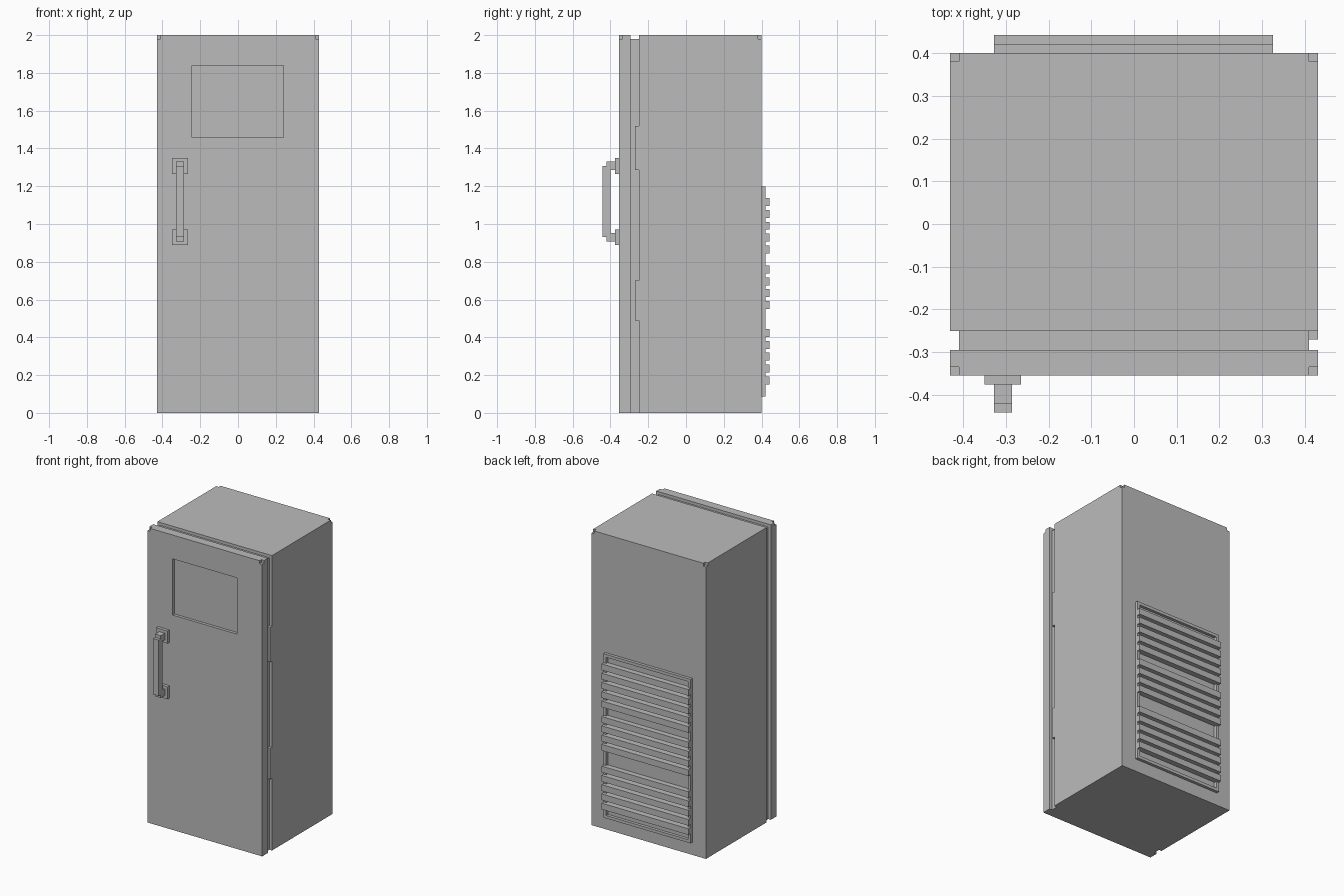
import bpy

cube = bpy.data.objects.get("Cube")
if cube:
    bpy.data.objects.remove(cube, do_unlink=True)

grey = bpy.data.materials.new("cabinet_grey")
grey.use_nodes = True
COLOUR = (0.5, 0.5, 0.5, 1)
grey.diffuse_color = COLOUR
grey.node_tree.nodes["Principled BSDF"].inputs["Base Color"].default_value = COLOUR


def box(name, x, y, z):
    """Box spanning the given (low, high) range on each axis."""
    spans = (x, y, z)
    bpy.ops.mesh.primitive_cube_add(size=1, location=[(a + b) / 2 for a, b in spans])
    ob = bpy.context.object
    ob.name = ob.data.name = name
    ob.scale = [b - a for a, b in spans]
    bpy.ops.object.transform_apply(location=False, rotation=False, scale=True)
    ob.data.materials.append(grey)
    return ob


def cut(ob, x, y, z):
    """Remove a box-shaped volume from a part."""
    cutter = box("cutter", x, y, z)
    cutter.hide_render = True
    mod = ob.modifiers.new("cut", "BOOLEAN")
    mod.operation = "DIFFERENCE"
    mod.solver = "EXACT"
    mod.object = cutter
    bpy.context.view_layer.objects.active = ob
    bpy.ops.object.modifier_apply(modifier=mod.name)
    bpy.data.objects.remove(cutter, do_unlink=True)


W, H, STEP = 0.43, 2.0, 0.02
FRONT, DOOR_BACK, BODY_FRONT, BACK = -0.355, -0.295, -0.25, 0.40

# Cabinet body, recessed neck and door
body = box("cabinet_body", (-W, W), (BODY_FRONT, BACK), (0, H))
box("door_seal", (-W + STEP, W - STEP), (DOOR_BACK, BODY_FRONT), (0, H - STEP))
door = box("door", (-W, W), (FRONT, DOOR_BACK), (0, H))

# Notched top corners on the outer edges
for side in (-1, 1):
    x = sorted((side * (W - STEP), side * (W + STEP)))
    cut(body, x, (BACK - STEP, BACK + STEP), (H - STEP, H + STEP))
    cut(door, x, (FRONT - STEP, FRONT + STEP), (H - STEP, H + STEP))

# Recessed window panel in the door
cut(door, (-0.243, 0.24), (FRONT - STEP, FRONT + STEP), (1.457, 1.838))

# Hinge blocks on the left side
for name, z in (("lower_hinge", (0.49, 0.70)), ("upper_hinge", (1.285, 1.52))):
    box(name, (W - STEP, W), (BODY_FRONT - STEP, BODY_FRONT), z)

# Door handle: mounting plates, arms and grip
for name, z in (("lower", 0.93), ("upper", 1.308)):
    box(name + "_handle_plate", (-0.35, -0.265), (-0.376, FRONT), (z - 0.042, z + 0.042))
    box(name + "_handle_arm", (-0.328, -0.286), (-0.42, -0.376), (z - 0.022, z + 0.022))
box("handle_grip", (-0.328, -0.286), (-0.441, -0.40), (0.93, 1.308))

# Rear vent frame
VENT = (-0.328, 0.325)
frame = box("vent_frame", VENT, (BACK, 0.42), (0.086, 1.198))
cut(frame, (VENT[0] + STEP, VENT[1] - STEP), (BACK - STEP, BACK + 0.05),
    (0.086 + STEP, 1.198 - STEP))

# Three banks of vent slats
for bank, lowest, count in (("lower", 0.172, 5), ("middle", 0.571, 4), ("upper", 0.865, 5)):
    for i in range(count):
        z = lowest + i * 0.0628
        box(f"{bank}_vent_slat_{i + 1}", VENT, (0.405, 0.442), (z - 0.021, z + 0.021))
